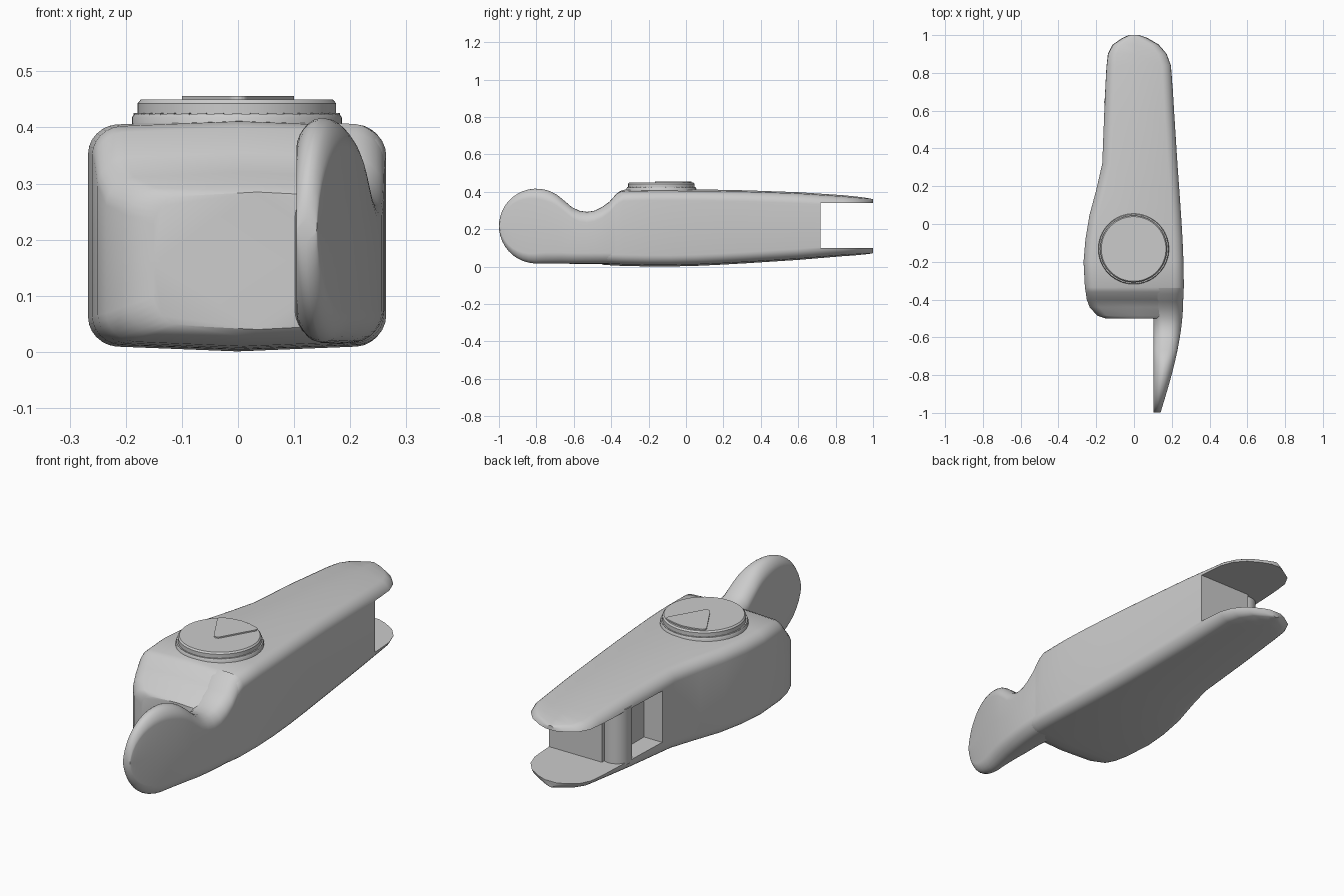
import bpy, bmesh, math
from mathutils import Vector

if "Cube" in bpy.data.objects:
    bpy.data.objects.remove(bpy.data.objects["Cube"])

grey = bpy.data.materials.new("plain grey")
grey.use_nodes = True
grey.diffuse_color = (0.6, 0.6, 0.6, 1)
grey.node_tree.nodes["Principled BSDF"].inputs["Base Color"].default_value = (0.6, 0.6, 0.6, 1)


def finish(name, bm):
    """Turn a bmesh into a named, coloured object."""
    bmesh.ops.recalc_face_normals(bm, faces=bm.faces)
    mesh = bpy.data.meshes.new(name)
    bm.to_mesh(mesh)
    bm.free()
    mesh.materials.append(grey)
    obj = bpy.data.objects.new(name, mesh)
    bpy.context.collection.objects.link(obj)
    return obj


def smooth(obj, degrees=35):
    bpy.ops.object.select_all(action="DESELECT")
    obj.select_set(True)
    bpy.context.view_layer.objects.active = obj
    bpy.ops.object.shade_smooth_by_angle(angle=math.radians(degrees))


def section(y, left, right, low, high, radius, crown, steps=6):
    """Rounded rectangle across y, with slightly crowned top and bottom."""
    cx, hw = (left + right) / 2, (right - left) / 2
    r = min(radius, hw * 0.95, (high - low) * 0.48)
    corners = [(right - r, high - r), (left + r, high - r),
               (left + r, low + r), (right - r, low + r)]
    points = []
    for quarter, (x0, z0) in enumerate(corners):
        for i in range(steps + 1):
            a = math.pi / 2 * (quarter + i / steps)
            points.append((x0 + r * math.cos(a), z0 + r * math.sin(a)))
        # middle point of the side that follows this corner
        x1, z1 = corners[(quarter + 1) % 4]
        points.append(((x0 + x1) / 2 + r * math.cos(a), (z0 + z1) / 2 + r * math.sin(a)))
    mid = (low + high) / 2
    out = []
    for x, z in points:
        t = ((x - cx) / hw) ** 2 * (z - mid) / (high - mid)
        out.append(Vector((x, y, z - crown * t)))
    return out


def loft(name, stations, radius, crown):
    bm = bmesh.new()
    rings = [[bm.verts.new(p) for p in section(*s, radius, crown)] for s in stations]
    for a, b in zip(rings, rings[1:]):
        for i in range(len(a)):
            j = (i + 1) % len(a)
            bm.faces.new((a[i], a[j], b[j], b[i]))
    bm.faces.new(rings[0])
    bm.faces.new(rings[-1])
    return finish(name, bm)


def box(name, low, high):
    bm = bmesh.new()
    bmesh.ops.create_cube(bm, size=1)
    for v in bm.verts:
        v.co = Vector([l + (c + 0.5) * (h - l) for c, l, h in zip(v.co, low, high)])
    return finish(name, bm)


def cut(obj, cutter):
    mod = obj.modifiers.new("cut", "BOOLEAN")
    mod.operation, mod.solver, mod.object = "DIFFERENCE", "EXACT", cutter
    bpy.context.view_layer.objects.active = obj
    bpy.ops.object.modifier_apply(modifier=mod.name)
    bpy.data.objects.remove(cutter)


# Main body: y, left, right, bottom, top
body = loft("body", [
    (-0.50, -0.15, 0.22, 0.04, 0.285),
    (-0.485, -0.195, 0.24, 0.025, 0.30),
    (-0.44, -0.235, 0.255, 0.01, 0.32),
    (-0.40, -0.25, 0.26, 0.007, 0.355),
    (-0.36, -0.256, 0.262, 0.005, 0.40),
    (-0.335, -0.26, 0.264, 0.004, 0.411),
    (-0.20, -0.267, 0.262, 0.001, 0.414),
    (-0.08, -0.257, 0.257, 0.001, 0.414),
    (0.05, -0.235, 0.249, 0.004, 0.413),
    (0.18, -0.20, 0.24, 0.010, 0.411),
    (0.32, -0.168, 0.23, 0.018, 0.408),
    (0.60, -0.157, 0.212, 0.036, 0.398),
    (0.84, -0.148, 0.198, 0.056, 0.382),
    (0.90, -0.143, 0.178, 0.06, 0.376),
    (0.95, -0.12, 0.138, 0.065, 0.37),
    (0.985, -0.07, 0.08, 0.069, 0.364),
    (1.0, -0.03, 0.03, 0.072, 0.36)], 0.05, 0.013)

# Open fork at the rear, and the deeper side recess
cut(body, box("fork_cutter", (-0.5, 0.72, 0.1), (0.5, 1.2, 0.34)))
cut(body, box("recess_cutter", (-0.5, 0.41, 0.1), (-0.07, 0.75, 0.34)))
smooth(body)

# Paddle at the front: a round disc that runs back into the body
centre_y, centre_z, disc_r = -0.8, 0.217, 0.2


def outer_x(y):
    t = min(1, (y + 1) / 0.62)
    return 0.14 + 0.121 * math.sin(t * math.pi / 2)


stations = []
for i in range(15):
    a = math.radians(6 + i * 9)
    y = centre_y - disc_r * math.cos(a)
    rise = disc_r * math.sin(a)
    stations.append((y, 0.104, outer_x(y), centre_z - (rise if a < 1.57 else disc_r),
                     centre_z + rise))
for y, top in ((-0.61, 0.318), (-0.57, 0.299), (-0.53, 0.293), (-0.49, 0.299),
               (-0.45, 0.318), (-0.41, 0.347), (-0.37, 0.392), (-0.34, 0.408)):
    inner = 0.104 - 0.08 * max(0, y + 0.53)
    stations.append((y, inner, outer_x(y), 0.015, top))
paddle = loft("front_paddle", stations, 0.05, 0.012)
smooth(paddle, 50)


# Round parts, turned from a profile
def lathe(name, profile, x, y, segments=64):
    bm = bmesh.new()
    verts = [bm.verts.new((r, 0, z)) for r, z in profile]
    edges = [bm.edges.new(pair) for pair in zip(verts, verts[1:])]
    bmesh.ops.spin(bm, geom=verts + edges, cent=(0, 0, 0), axis=(0, 0, 1),
                   angle=math.tau, steps=segments)
    bmesh.ops.remove_doubles(bm, verts=bm.verts, dist=0.0001)
    bmesh.ops.translate(bm, verts=bm.verts, vec=(x, y, 0))
    obj = finish(name, bm)
    smooth(obj)
    return obj


button_y = -0.132
lathe("button_collar", [(0.17, 0.39), (0.187, 0.39), (0.187, 0.418),
                        (0.183, 0.424), (0.17, 0.424)], -0.002, button_y)
lathe("button_cap", [(0, 0.39), (0.177, 0.39), (0.177, 0.443), (0.171, 0.45), (0, 0.45)],
      -0.002, button_y)

# Small notched teeth around the collar
bm = bmesh.new()
for i in range(36):
    a = math.tau * i / 36
    made = bmesh.ops.create_cube(bm, size=1)["verts"]
    for v in made:
        x, y = 0.181 + v.co.x * 0.006, v.co.y * 0.016
        v.co = (x * math.cos(a) - y * math.sin(a) - 0.002,
                x * math.sin(a) + y * math.cos(a) + button_y, 0.423 + v.co.z * 0.005)
finish("collar_teeth", bm)

# Raised triangular plate with rounded corners
bm = bmesh.new()
outline = []
for cx, cy, start in ((0, -0.147, 210), (0.082, -0.005, -30), (-0.082, -0.005, 90)):
    for i in range(7):
        a = math.radians(start + i * 20)
        outline.append((cx + 0.018 * math.cos(a), cy + 0.018 * math.sin(a)))
    if start == -30:
        outline += [(0.045, 0.024), (0, 0.03), (-0.045, 0.024)]
base = bm.faces.new([bm.verts.new((x, y, 0.449)) for x, y in outline])
top = bmesh.ops.extrude_face_region(bm, geom=[base])["geom"]
bmesh.ops.translate(bm, vec=(0, 0, 0.007),
                    verts=[g for g in top if isinstance(g, bmesh.types.BMVert)])
finish("triangle_plate", bm)

# Upright pin in the side recess
lathe("recess_pin", [(0, 0.09), (0.063, 0.09), (0.063, 0.35), (0, 0.35)], -0.095, 0.645, 32)
